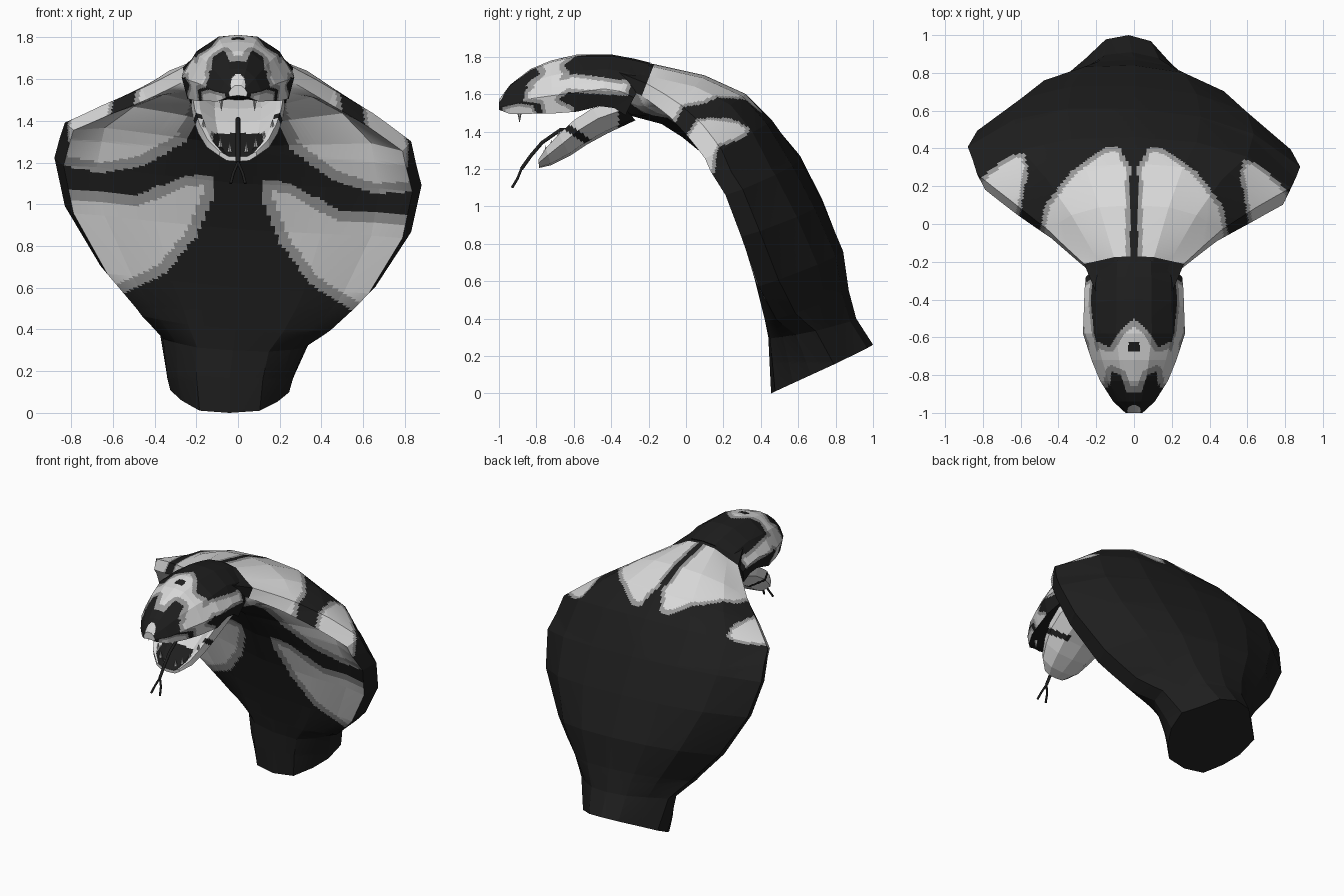
import bpy, bmesh
from mathutils import Vector
from mathutils.geometry import intersect_point_line

if "Cube" in bpy.data.objects:
    bpy.data.objects.remove(bpy.data.objects["Cube"])


def material(name, value):
    mat = bpy.data.materials.new(name)
    mat.use_nodes = True
    color = (value, value, value, 1)
    mat.diffuse_color = color
    bsdf = mat.node_tree.nodes["Principled BSDF"]
    bsdf.inputs["Base Color"].default_value = color
    bsdf.inputs["Roughness"].default_value = 0.8
    return mat


DARK, MID, LIGHT = range(3)
scales = [material("black scales", 0.013), material("grey scales", 0.32),
          material("pale scales", 0.7)]
tooth_mat = material("tooth grey", 0.42)


def patch(polygon, u, v, band):
    """Pale inside the outline, grey in a band along it, black outside."""
    inside = False
    edges = [(polygon[i - 1], b) for i, b in enumerate(polygon)]
    for a, b in edges:
        if (a[1] > v) != (b[1] > v):
            if u < a[0] + (b[0] - a[0]) * (v - a[1]) / (b[1] - a[1]):
                inside = not inside
    if not inside:
        return DARK
    p = Vector((u, v))
    for a, b in edges:
        a, b = Vector(a), Vector(b)
        t = min(1, max(0, intersect_point_line(p, a, b)[1]))
        if (a.lerp(b, t) - p).length < band:
            return MID
    return LIGHT


def mirrored(half):
    """Close a half section whose first and last points lie on the middle plane."""
    return half + [Vector((-p.x, p.y, p.z)) for p in reversed(half[1:-1])]


def loft(name, sections, zone_of, rule, cuts, deform=None):
    """Join half sections into a faceted skin and colour fine faces by rule."""
    bm = bmesh.new()
    rings = [[bm.verts.new(p) for p in mirrored(half)] for half in sections]
    n = len(rings[0])
    for r, s in zip(rings, rings[1:]):
        for i in range(n):
            j = (i + 1) % n
            face = bm.faces.new((r[i], r[j], s[j], s[i]))
            face.material_index = zone_of(min(i, n - 1 - i))
    bmesh.ops.subdivide_edges(bm, edges=bm.edges[:], cuts=cuts, use_grid_fill=True)
    bmesh.ops.holes_fill(bm, edges=[e for e in bm.edges if e.is_boundary], sides=0)
    bmesh.ops.recalc_face_normals(bm, faces=bm.faces[:])
    for face in bm.faces:
        face.material_index = rule(face.calc_center_median(), face.material_index)
    if deform:
        for v in bm.verts:
            deform(v.co)
    mesh = bpy.data.meshes.new(name)
    bm.to_mesh(mesh)
    bm.free()
    for mat in scales:
        mesh.materials.append(mat)
    obj = bpy.data.objects.new(name, mesh)
    bpy.context.collection.objects.link(obj)


# Hood and neck: front y/z, back y/z, half width, rim depth, hollow depth
hood_stations = [
    (.455, 0, 1, .26, .3, .4, 0), (.44, .3, .91, .4, .36, .35, 0),
    (.42, .4, .87, .55, .48, .2, .02), (.37, .6, .84, .76, .66, .12, .05),
    (.29, .88, .73, 1.02, .83, .12, .06), (.2, 1.1, .61, 1.25, .88, .15, .1),
    (.09, 1.28, .46, 1.46, .83, .14, .2), (-.02, 1.37, .32, 1.6, .65, .14, .28),
    (-.13, 1.44, .1, 1.7, .46, .2, .2), (-.28, 1.48, -.17, 1.76, .265, .4, 0),
    (-.42, 1.52, -.34, 1.79, .2, .5, 0),
]


def hood_section(fy, fz, by, bz, w, rim, hollow):
    front, back = Vector((0, fy, fz)), Vector((0, by, bz))
    shape = [(0, 0), (.48, .1 * rim + .8 * hollow), (.77, .55 * rim + hollow),
             (.95, rim), (1, rim + .23), (.72, .77), (.4, .95), (0, 1)]
    return [front.lerp(back, d) + Vector((w * x, 0, 0)) for x, d in shape]


lower_mark = [(1, 1.02), (.5, 1), (.25, 1.12), (.13, 1.13), (.11, 1.05),
              (.2, .83), (.35, .64), (.58, .515), (1, .4)]
upper_mark = [(1, 1.14), (.65, 1.1), (.45, 1.15), (.25, 1.28), (.18, 1.45),
              (.2, 1.8), (1, 1.8)]
neck_mark = [(.02, -.4), (.02, .3), (.08, .41), (.16, .4), (.33, .28),
             (.47, .1), (.5, -.05), (.35, -.4)]
side_mark = [(.9, .12), (.77, .25), (.66, .34), (.58, .36), (.56, .28), (.63, -.1)]


def hood_color(c, front):
    x = abs(c.x)
    if front:
        return max(patch(lower_mark, x, c.z, .05), patch(upper_mark, x, c.z, .05))
    if c.y < -.17 - .4 * (1.76 - c.z) or c.z < 1.24:
        return DARK
    return max(patch(neck_mark, x, c.y, .025), patch(side_mark, x, c.y, .02))


def lean(co):
    """Slight sideways twist of the spread hood."""
    s = max(0, min(1, (1.6 - co.z) / .35, co.z / .4))
    x = co.x
    co.z -= .075 * x * s
    co.y -= .06 * x * s
    co.x -= .04 * max(0, min(1, 1.5 - 3 * co.z))


loft("hood", [hood_section(*s) for s in hood_stations],
     lambda i: int(i < 3), hood_color, 17, lean)

# Head and upper jaw: y, bottom, top, half width
head_stations = [
    (-.19, 1.48, 1.768, .255), (-.28, 1.52, 1.79, .262), (-.4, 1.53, 1.812, .265),
    (-.58, 1.5, 1.812, .27), (-.72, 1.49, 1.78, .225), (-.83, 1.49, 1.735, .18),
    (-.94, 1.49, 1.65, .11), (-1, 1.515, 1.57, .045),
]


def head_section(y, bottom, top, w):
    """The back of the head slants forward towards the jaw hinge."""
    slant = .35 * max(0, y + .58)
    shape = [(0, 1), (.35, .97), (.75, .72), (1, .35), (.9, .02), (.6, .06), (0, .12)]
    return [Vector((w * x, y - slant * (1 - h), bottom + (top - bottom) * h))
            for x, h in shape]


crown_mark = [(-.1, -.5), (0, -.5), (.07, -.56), (.13, -.65), (.2, -.62), (.24, -.7),
              (.2, -.86), (.13, -.9), (.12, -.78), (.07, -.8), (.04, -.89), (-.1, -.89)]
cheek_mark = [(-.87, 1.56), (-.86, 1.62), (-.8, 1.67), (-.6, 1.71), (-.29, 1.67),
              (-.31, 1.59), (-.63, 1.61), (-.68, 1.57), (-.6, 1.53), (-.58, 1.4),
              (-.74, 1.4), (-.78, 1.55)]
lip_mark = [(-.98, 1.53), (-.9, 1.55), (-.82, 1.54), (-.75, 1.4), (-.98, 1.4)]


def head_color(c, under):
    x = abs(c.x)
    if c.y < -.93 and (x / .035) ** 2 + ((c.z - 1.575) / .05) ** 2 < 1:
        return LIGHT
    if under or (x < .03 and abs(c.y + .65) < .025):
        return DARK
    crown = patch(crown_mark, x, c.y, .03) if c.z > 1.64 else DARK
    cheek = patch(cheek_mark, c.y, c.z, .02)
    lip = patch(lip_mark, c.y, c.z, .015) if x > .06 else DARK
    return max(crown, cheek, lip)


loft("head", [head_section(*s) for s in head_stations],
     lambda i: int(i > 3), head_color, 15)

# Lower jaw scoop: rim y/z, underside y/z, half width
jaw_stations = [
    (-.36, 1.56, -.27, 1.46, .21), (-.5, 1.525, -.42, 1.39, .225),
    (-.6, 1.46, -.53, 1.33, .215), (-.68, 1.385, -.62, 1.27, .19),
    (-.75, 1.31, -.72, 1.22, .15), (-.79, 1.25, -.785, 1.205, .09),
]


def jaw_section(ry, rz, by, bz, w):
    rim, base = Vector((0, ry, rz)), Vector((0, by, bz))
    shape = [(0, 1), (.6, .9), (1, .4), (.97, 0), (.84, .06), (.5, .45), (0, .5)]
    return [rim.lerp(base, d) + Vector((w * x, 0, 0)) for x, d in shape]


def jaw_color(c, inside):
    if inside:
        return DARK if c.z < 1.34 and abs(c.x) < .12 else LIGHT
    if abs(c.z - 1.385 + .7 * (c.y + .58)) < .022 and abs(c.x) > .1:
        return DARK
    return LIGHT if c.y < -.36 else DARK


loft("lower_jaw", [jaw_section(*s) for s in jaw_stations],
     lambda i: int(i > 3), jaw_color, 9)


# Teeth and fangs
def tooth(name, x, y, z, length, flip=False):
    bpy.ops.mesh.primitive_cone_add(vertices=6, radius1=.013, depth=length,
                                    location=(x, y, z),
                                    rotation=(3.1416 if flip else 0, 0, 0))
    obj = bpy.context.object
    obj.name = name
    obj.data.materials.append(tooth_mat)


for side in (-1, 1):
    for x, y, z in ((.04, -.76, 1.275), (.085, -.75, 1.3), (.125, -.72, 1.33),
                    (.165, -.68, 1.385)):
        tooth("lower_tooth", side * x, y, z, .05)
    tooth("fang", side * .08, -.89, 1.475, .06, True)


# Forked tongue
def strand(name, points, radius):
    curve = bpy.data.curves.new(name, "CURVE")
    curve.dimensions = "3D"
    curve.bevel_depth = radius
    curve.bevel_resolution = 1
    curve.use_fill_caps = True
    line = curve.splines.new("POLY")
    line.points.add(len(points) - 1)
    for point, co in zip(line.points, points):
        point.co = (*co, 1)
    curve.materials.append(scales[DARK])
    bpy.context.collection.objects.link(bpy.data.objects.new(name, curve))


fork = (0, -.88, 1.2)
strand("tongue", [(0, -.5, 1.41), (0, -.67, 1.41), (0, -.77, 1.34), (0, -.83, 1.27), fork], .011)
for side in (-1, 1):
    strand("tongue_tip", [fork, (side * .022, -.9, 1.15), (side * .035, -.93, 1.1)], .007)
